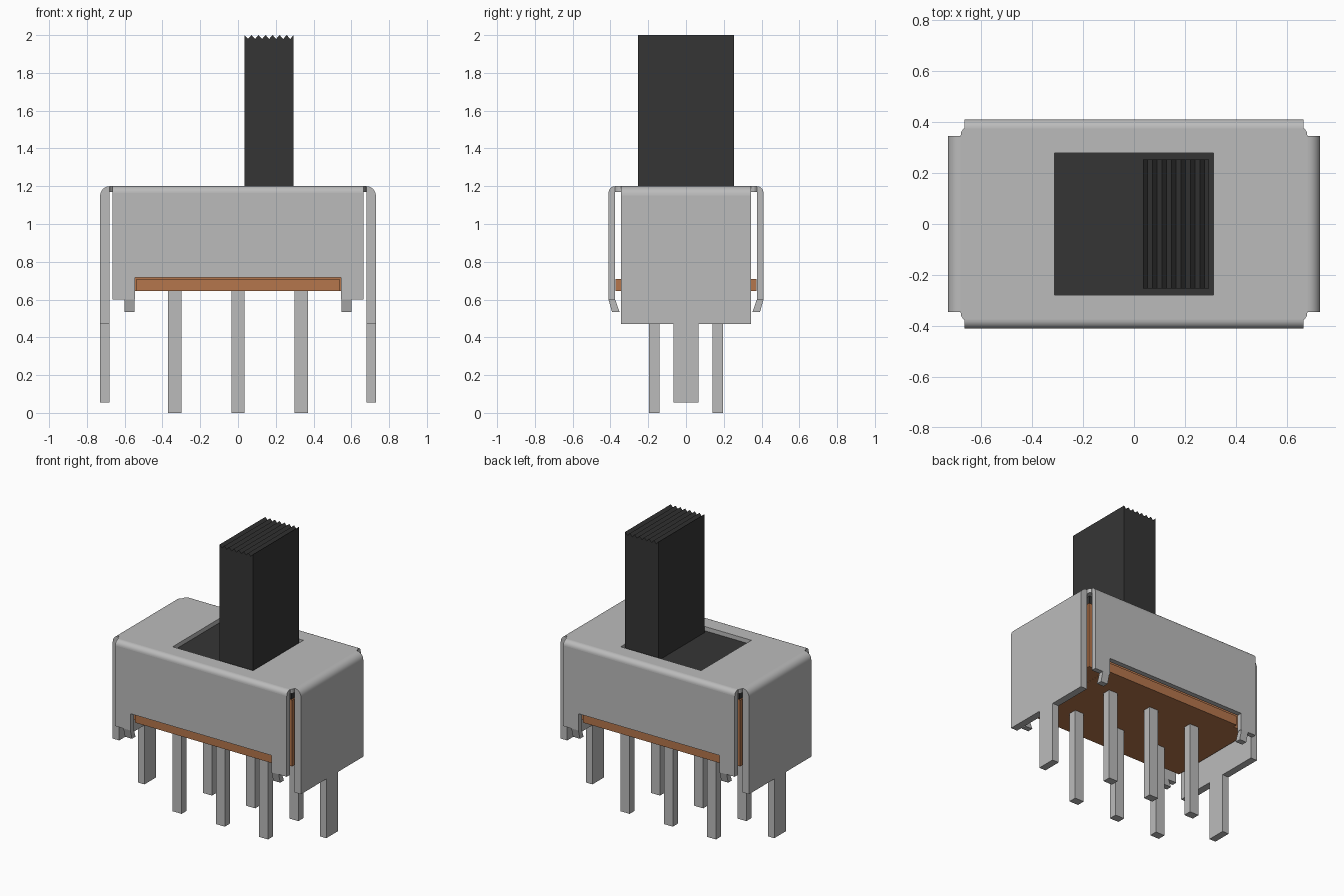
import bpy, bmesh, math

if "Cube" in bpy.data.objects:
    bpy.data.objects.remove(bpy.data.objects["Cube"], do_unlink=True)


def material(name, rgb):
    m = bpy.data.materials.new(name)
    m.use_nodes = True
    m.diffuse_color = (*rgb, 1)
    m.node_tree.nodes["Principled BSDF"].inputs["Base Color"].default_value = (*rgb, 1)
    return m


METAL = material("grey metal", (0.50, 0.50, 0.50))
BLACK = material("black plastic", (0.036, 0.036, 0.036))
BROWN = material("brown board", (0.46, 0.18, 0.072))


def prism(name, outline, axis, lo, hi, mat, smooth=False):
    """Extrude a 2D outline along an axis; outline holds the other two coordinates."""
    def place(a, b, t):
        return {"x": (t, a, b), "y": (a, t, b), "z": (a, b, t)}[axis]
    bm = bmesh.new()
    base = bm.faces.new([bm.verts.new(place(a, b, lo)) for a, b in outline])
    top = bmesh.ops.extrude_face_region(bm, geom=[base])["geom"]
    for v in top:
        if isinstance(v, bmesh.types.BMVert):
            setattr(v.co, axis, hi)
    bmesh.ops.recalc_face_normals(bm, faces=bm.faces[:])
    mesh = bpy.data.meshes.new(name)
    bm.to_mesh(mesh)
    bm.free()
    mesh.materials.append(mat)
    ob = bpy.data.objects.new(name, mesh)
    bpy.context.collection.objects.link(ob)
    if smooth:
        bpy.ops.object.select_all(action="DESELECT")
        bpy.context.view_layer.objects.active = ob
        ob.select_set(True)
        bpy.ops.object.shade_smooth_by_angle(angle=math.radians(30))
    return ob


def box(name, x0, x1, y0, y1, z0, z1, mat):
    return prism(name, [(x0, y0), (x1, y0), (x1, y1), (x0, y1)], "z", z0, z1, mat)


def bend(inner, r, s):
    """Quarter-round fold section joining the top plate to a wall."""
    arc = [(s * (inner + r * math.sin(i * math.pi / 16)),
            1.2 - r + r * math.cos(i * math.pi / 16)) for i in range(9)]
    return [(s * inner, 1.2 - r)] + arc


TOP, X_IN, Y_IN, X_T, Y_T = 1.2, 0.68, 0.375, 0.05, 0.035

for s, side in ((-1, "right"), (1, "left")):
    # Half of the top plate, wrapped around the slider slot
    half = [(0, -Y_IN), (0.668, -Y_IN), (0.677, -0.363), (X_IN, -0.345),
            (X_IN, 0.345), (0.677, 0.363), (0.668, Y_IN), (0, Y_IN),
            (0, 0.278), (0.312, 0.278), (0.312, -0.278), (0, -0.278)]
    prism(f"top_plate_{side}", [(s * x, y) for x, y in half], "z", TOP - 0.03, TOP, METAL)

    # End wall with its mounting leg, and its fold
    w, z = 0.345, TOP - X_T
    wall = [(-w, z), (-w, 0.47), (-0.065, 0.47), (-0.065, 0.055),
            (0.065, 0.055), (0.065, 0.47), (w, 0.47), (w, z)]
    prism(f"end_wall_{side}", wall, "x", s * X_IN, s * (X_IN + X_T), METAL)
    prism(f"end_fold_{side}", bend(X_IN, X_T, s), "y", -w, w, METAL, True)

for s, side in ((-1, "front"), (1, "back")):
    # Long wall with a notch over the board, and its fold
    w, z = 0.665, TOP - Y_T
    wall = [(-w, z), (-w, 0.6), (-0.545, 0.6), (-0.545, 0.718),
            (0.545, 0.718), (0.545, 0.6), (w, 0.6), (w, z)]
    prism(f"{side}_wall", wall, "y", s * Y_IN, s * (Y_IN + Y_T), METAL)
    prism(f"{side}_fold", bend(Y_IN, Y_T, s), "x", -w, w, METAL, True)

    # Crimp tabs bent inward under the board
    tab = [(s * 0.41, 0.6), (s * 0.392, 0.535), (s * 0.352, 0.535), (s * 0.375, 0.6)]
    for x in (-0.602, 0.548):
        prism(f"{side}_tab", tab, "x", x, x + 0.054, METAL)

    # Contact pins
    for x in (-0.335, 0, 0.335):
        box(f"{side}_pin", x - 0.035, x + 0.035, s * 0.168 - 0.028, s * 0.168 + 0.028,
            0, 0.66, METAL)

# Board: inner block plus the ledge showing in the wall notches
box("board_block", -0.66, 0.66, -0.342, 0.342, 0.645, 1.11, BROWN)
box("board_ledge", -0.537, 0.537, -0.374, 0.374, 0.6445, 0.71, BROWN)

# Slider base filling the slot, and the stem with a ridged top
box("slider_base", -0.65, 0.65, -0.335, 0.335, 1.11, 1.169, BLACK)
x0, x1, teeth = 0.035, 0.295, 7
step = (x1 - x0) / teeth
ridge = [(x0 + step * i / 2, 2.0 if i % 2 == 0 else 1.98) for i in range(2 * teeth + 1)]
prism("slider_stem", [(x1, 1.15), (x0, 1.15)] + ridge, "y", -0.253, 0.253, BLACK)
